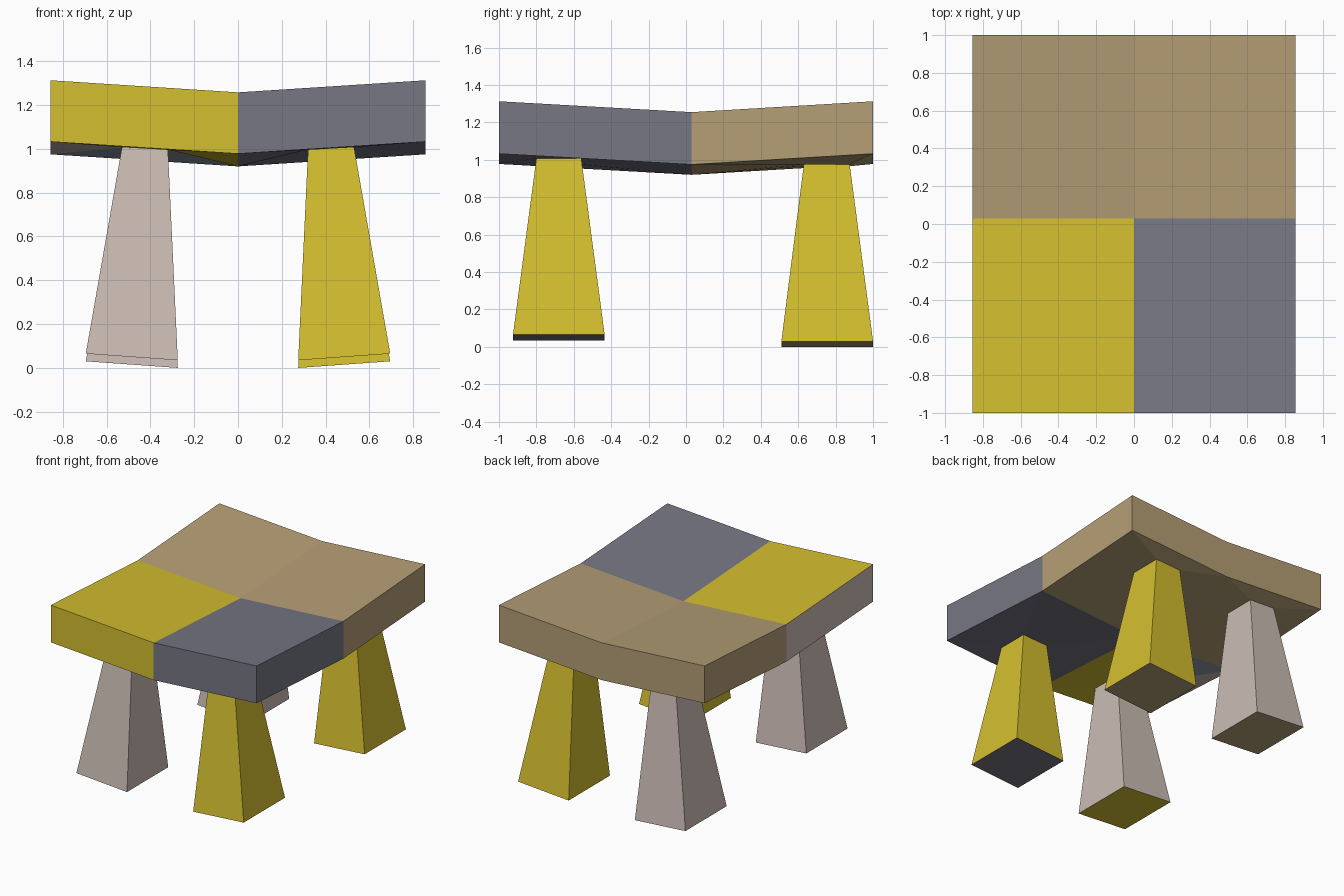
import bpy
import bmesh

default_cube = bpy.data.objects.get("Cube")
if default_cube:
    bpy.data.objects.remove(default_cube, do_unlink=True)


def linear(c):
    c /= 255
    return c / 12.92 if c <= 0.04045 else ((c + 0.055) / 1.055) ** 2.4


def make_material(name, *rgb):
    mat = bpy.data.materials.new(name)
    colour = (*map(linear, rgb), 1)
    mat.use_nodes = True
    mat.diffuse_color = colour
    mat.node_tree.nodes["Principled BSDF"].inputs["Base Color"].default_value = colour
    return mat


NAMES = ["yellow", "grey", "tan", "mauve", "slate"]
MATERIALS = [
    make_material("yellow", 212, 191, 47),
    make_material("grey", 119, 119, 133),
    make_material("tan", 181, 159, 118),
    make_material("mauve", 203, 188, 180),
    make_material("slate", 150, 160, 175),
]

HALF_X, HALF_Y, MID_Y = 0.855, 1.0, 0.03
THICKNESS = 0.28


def underside(x, y):
    """Height of the dished slab's lower surface."""
    rise_y = abs(y - MID_Y) / abs(HALF_Y * (1 if y > MID_Y else -1) - MID_Y)
    return 0.92 + 0.055 * abs(x) / HALF_X + 0.058 * rise_y


def low(x, y):
    return (x, y, underside(x, y))


def high(x, y):
    return (x, y, underside(x, y) + THICKNESS)


def leg_ring(side, end, top):
    """Four corners of a leg's top or bottom, ordered front-inner round to back-inner."""
    inner, outer = (0.32, 0.53) if top else (0.275, 0.695)
    if end < 0:
        front, back = (-0.80, -0.56) if top else (-0.925, -0.435)
        z, tilt = (0.997, 0.010) if top else (0.035, 0.03)
    else:
        front, back = (0.63, 0.875) if top else (0.51, 1.0)
        z, tilt = (0.966, 0.010) if top else (0.0, 0.03)
    return [(side * inner, front, z), (side * outer, front, z + tilt),
            (side * outer, back, z + tilt), (side * inner, back, z)]


def build(name, faces):
    """Make a flat-shaded object from (corner points, colour name) pairs."""
    bm = bmesh.new()
    for points, colour in faces:
        face = bm.faces.new([bm.verts.new(p) for p in points])
        face.material_index = NAMES.index(colour)
    bmesh.ops.remove_doubles(bm, verts=bm.verts, dist=0.0005)
    bmesh.ops.recalc_face_normals(bm, faces=bm.faces)
    mesh = bpy.data.meshes.new(name)
    bm.to_mesh(mesh)
    bm.free()
    for mat in MATERIALS:
        mesh.materials.append(mat)
    obj = bpy.data.objects.new(name, mesh)
    bpy.context.collection.objects.link(obj)


def quadrant_colour(side, end):
    return "tan" if end > 0 else ("grey" if side > 0 else "yellow")


def bridge(ring_a, ring_b):
    """Quads joining two rings of four points."""
    for i in range(4):
        j = (i + 1) % 4
        yield [ring_a[i], ring_a[j], ring_b[j], ring_b[i]]


seat = []
QUADRANTS = [(side, end) for side in (-1, 1) for end in (-1, 1)]
for side, end in QUADRANTS:
    colour = quadrant_colour(side, end)
    odd = side < 0 and end < 0
    x, y = side * HALF_X, end * HALF_Y
    front, back = min(y, MID_Y), max(y, MID_Y)
    corners = [(0, front), (x, front), (x, back), (0, back)]

    # Seat top
    seat.append(([high(*c) for c in corners], colour))
    # Front or back rim, then side rim
    seat.append(([low(0, y), low(x, y), high(x, y), high(0, y)], colour))
    seat.append(([low(x, y), low(x, MID_Y), high(x, MID_Y), high(x, y)],
                 "mauve" if odd else colour))
    # Underside collar running in to the top of the leg
    shades = ["yellow", "mauve", "slate", "yellow"] if odd else [colour] * 4
    outline = [low(*c) for c in corners]
    seat.extend(zip(bridge(outline, leg_ring(side, end, True)), shades))

    # Flared leg with its coloured sole
    top, bottom = leg_ring(side, end, True), leg_ring(side, end, False)
    leg_colour = "yellow" if side > 0 else "mauve"
    leg = [(quad, leg_colour) for quad in bridge(top, bottom)]
    leg += [(bottom, colour), (top, leg_colour)]
    build(("front" if end < 0 else "back") + ("_left" if side > 0 else "_right") + "_leg", leg)

build("seat", seat)
